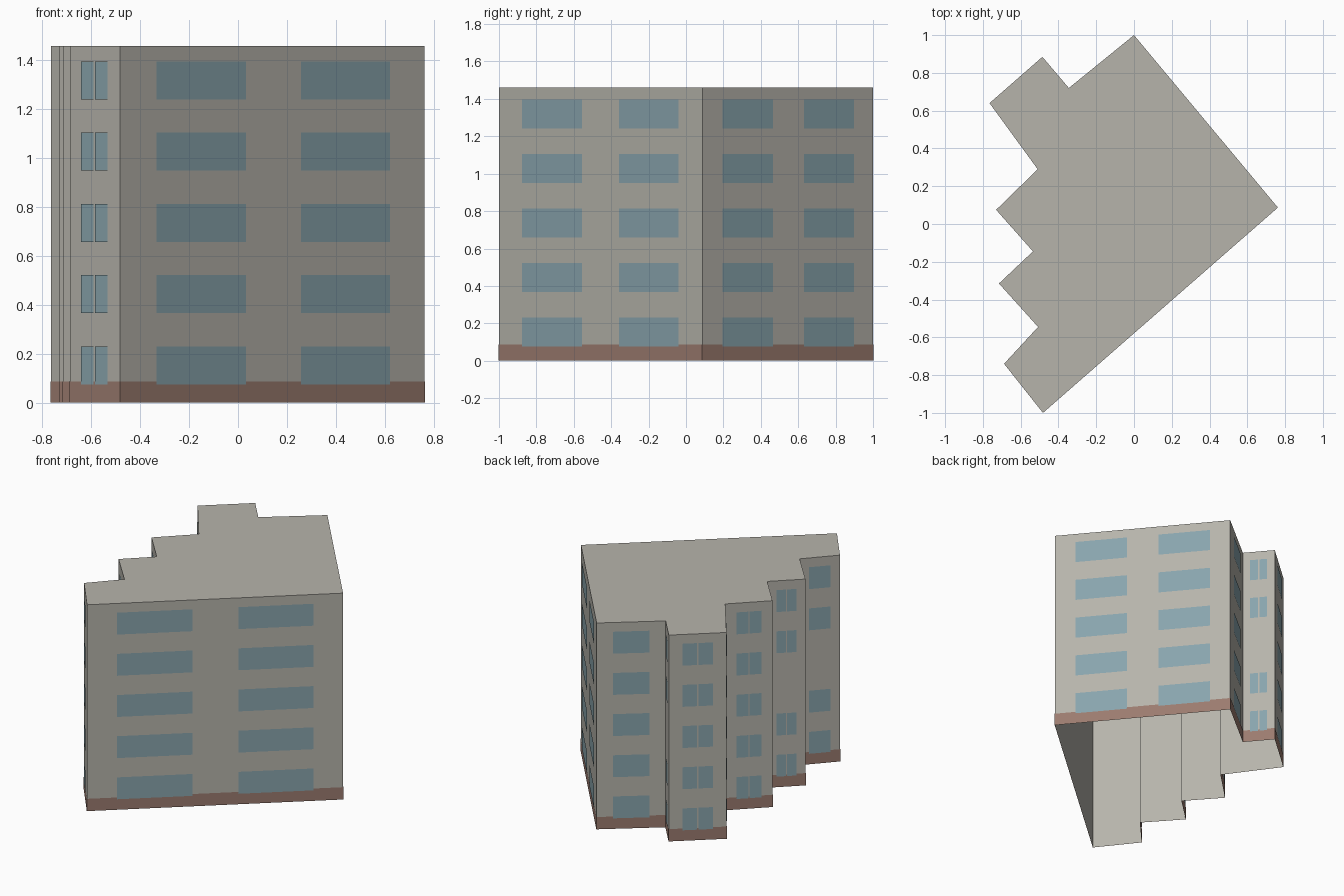
import bpy
from mathutils import Vector

cube = bpy.data.objects.get("Cube")
if cube:
    bpy.data.objects.remove(cube, do_unlink=True)

HEIGHT, BASE_TOP = 1.46, 0.087
SILL, WINDOW_HEIGHT, STOREY, STOREYS = 0.075, 0.155, 0.2915, 5
GAP = 0.008  # strip of wall between paired panes


def material(name, rgb):
    mat = bpy.data.materials.new(name)
    mat.use_nodes = True
    mat.diffuse_color = (*rgb, 1)
    bsdf = next(n for n in mat.node_tree.nodes if n.type == "BSDF_PRINCIPLED")
    bsdf.inputs["Base Color"].default_value = (*rgb, 1)
    bsdf.inputs["Roughness"].default_value = 0.9
    return mat


WALL = material("warm grey wall", (0.47, 0.456, 0.41))
BRICK = material("brown plinth", (0.33, 0.20, 0.16))
GLASS = material("blue grey glass", (0.25, 0.375, 0.42))


def make(name, verts, faces, mat):
    mesh = bpy.data.meshes.new(name)
    mesh.from_pydata(verts, [], faces)
    mesh.materials.append(mat)
    obj = bpy.data.objects.new(name, mesh)
    bpy.context.collection.objects.link(obj)
    return obj


# Footprint, anticlockwise from the front corner
plan = [Vector(p) for p in (
    (-0.482, -1.0), (0.762, 0.087), (0.0, 1.0), (-0.345, 0.72),
    (-0.485, 0.885), (-0.765, 0.64), (-0.51, 0.29), (-0.73, 0.075),
    (-0.535, -0.145), (-0.715, -0.315), (-0.508, -0.545), (-0.688, -0.74))]
count = len(plan)


def outward(i):
    d = (plan[(i + 1) % count] - plan[i % count]).normalized()
    return Vector((d.y, -d.x))


def ring(offset):
    """Footprint grown by a mitred offset."""
    points = []
    for i, p in enumerate(plan):
        a, b = outward(i - 1), outward(i)
        points.append(p + (a + b) * offset / (1 + a.dot(b)))
    return points


def wall_loop(points, top):
    verts = [(p.x, p.y, z) for z in (0, top) for p in points]
    faces = [(i, (i + 1) % count, (i + 1) % count + count, i + count)
             for i in range(count)]
    return verts, faces


# Hollow shell with a flat roof, open underneath
verts, faces = wall_loop(plan, HEIGHT)
make("walls_and_roof", verts, faces + [tuple(range(count, 2 * count))], WALL)

# Thin plinth band wrapped around the walls
make("plinth", *wall_loop(ring(0.002), BASE_TOP), BRICK)


# Window plates for one wall
def windows(name, i, spans, paired=False, skip=()):
    start, end = plan[i], plan[(i + 1) % count]
    length = (end - start).length
    along = (end - start) / length
    shift = outward(i) * 0.004
    panes = []
    for a, b in spans:
        a, b = a * length, b * length
        mid = (a + b) / 2
        panes += [(a, mid - GAP / 2), (mid + GAP / 2, b)] if paired else [(a, b)]
    verts, faces = [], []
    for storey in range(STOREYS):
        if storey in skip:
            continue
        low = SILL + storey * STOREY
        high = low + WINDOW_HEIGHT
        for a, b in panes:
            n = len(verts)
            for s, z in ((a, low), (b, low), (b, high), (a, high)):
                p = start + along * s + shift
                verts.append((p.x, p.y, z))
            faces.append((n, n + 1, n + 2, n + 3))
    make(name, verts, faces, GLASS)


WIDE = [(0.117, 0.411), (0.592, 0.885)]
SINGLE = [(0.235, 0.765)]
windows("front_windows", 0, WIDE)
windows("back_windows", 1, WIDE)
windows("end_windows", 2, SINGLE)
windows("bay_inner_windows", 3, SINGLE, paired=True, skip=(2,))
windows("bay_outer_windows", 4, SINGLE, paired=True)
windows("bay_side_windows", 5, SINGLE, paired=True)
windows("first_step_windows", 6, SINGLE, paired=True)
windows("first_step_side_windows", 7, SINGLE, paired=True)
windows("second_step_windows", 8, SINGLE, paired=True, skip=(2,))
windows("second_step_side_windows", 9, SINGLE, paired=True)
windows("third_step_windows", 10, SINGLE, skip=(2,))
windows("third_step_side_windows", 11, SINGLE, paired=True)
